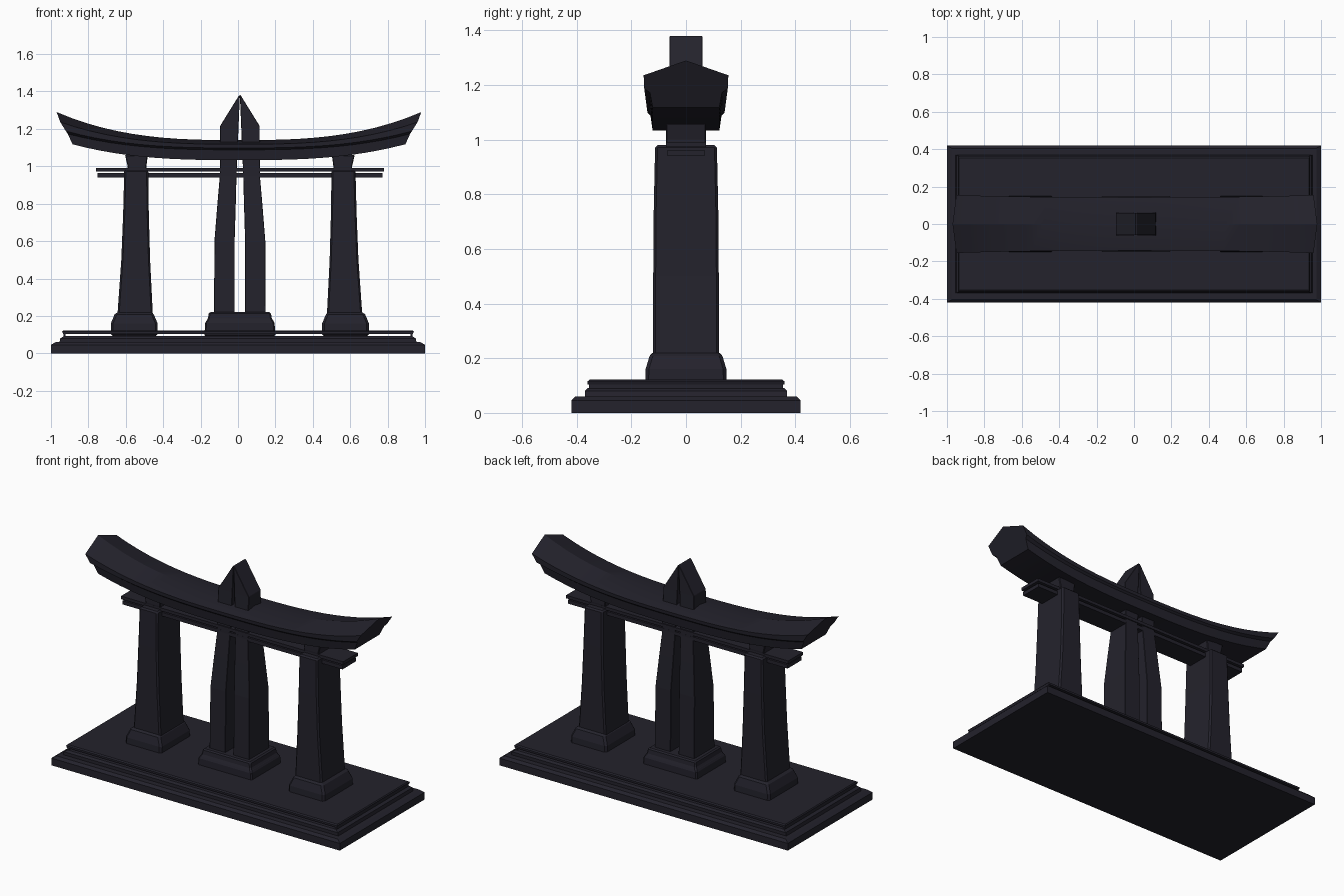
import bpy, bmesh

cube = bpy.data.objects.get("Cube")
if cube:
    bpy.data.objects.remove(cube, do_unlink=True)

stone = bpy.data.materials.new("dark_stone")
stone.use_nodes = True
colour = (0.017, 0.016, 0.025, 1)
stone.diffuse_color = colour
stone.node_tree.nodes["Principled BSDF"].inputs["Base Color"].default_value = colour

CENTRE = 0.01


def loft(name, rings, bevel=0.0):
    """Skin a closed solid through rings of points."""
    bm = bmesh.new()
    loops = [[bm.verts.new(p) for p in ring] for ring in rings]
    for a, b in zip(loops, loops[1:]):
        for i in range(len(a)):
            j = (i + 1) % len(a)
            bm.faces.new((a[i], a[j], b[j], b[i]))
    bm.faces.new(loops[0][::-1])
    bm.faces.new(loops[-1])
    bmesh.ops.recalc_face_normals(bm, faces=bm.faces)
    mesh = bpy.data.meshes.new(name)
    bm.to_mesh(mesh)
    bm.free()
    mesh.materials.append(stone)
    obj = bpy.data.objects.new(name, mesh)
    bpy.context.collection.objects.link(obj)
    if bevel:
        mod = obj.modifiers.new("worn_edges", "BEVEL")
        mod.width = bevel
        mod.segments = 1
    return obj


def stack(name, levels, bevel=0.0):
    """Rectangular solid from levels of (z, x min, x max, half depth)."""
    return loft(name, [[(x0, -y, z), (x1, -y, z), (x1, y, z), (x0, y, z)]
                       for z, x0, x1, y in levels], bevel)


def centred(name, levels, x=0.0, bevel=0.0):
    return stack(name, [(z, x - w, x + w, y) for z, w, y in levels], bevel)


# Stepped plinth, with a fine open joint below the top slab
centred("plinth_step", [(0, 1.0, 0.42), (0.045, 1.0, 0.42), (0.06, 0.975, 0.405)])
centred("plinth_riser", [(0.058, 0.955, 0.37), (0.08, 0.95, 0.37), (0.092, 0.93, 0.36)])
centred("plinth_top", [(0.104, 0.935, 0.36), (0.116, 0.94, 0.36), (0.122, 0.935, 0.352)])
for side in (-1, 1):
    centred("plinth_joint_end", [(0.09, 0.006, 0.355), (0.106, 0.006, 0.355)], side * 0.928)

# Side pillars with footings and caps
for side, label in ((1, "left"), (-1, "right")):
    def flank(name, levels, bevel):
        rows = []
        for z, inner, outer, y in levels:
            x0, x1 = sorted((CENTRE + side * inner, CENTRE + side * outer))
            rows.append((z, x0, x1, y))
        stack(label + name, rows, bevel)

    flank("_footing", [(0.09, 0.44, 0.69, 0.15), (0.16, 0.44, 0.69, 0.148),
                       (0.22, 0.465, 0.665, 0.13)], 0.012)
    flank("_pillar", [(0.2, 0.465, 0.655, 0.12), (0.5, 0.48, 0.634, 0.12),
                      (0.75, 0.487, 0.624, 0.118), (0.98, 0.49, 0.618, 0.113)], 0.009)
    flank("_cap", [(0.97, 0.5, 0.6, 0.07), (1.0, 0.5, 0.6, 0.074),
                   (1.06, 0.492, 0.614, 0.074)], 0.004)

# Paired tie planks
centred("lower_tie_plank", [(0.94, 0.762, 0.068), (0.963, 0.762, 0.068)], CENTRE)
centred("upper_tie_plank", [(0.973, 0.77, 0.073), (0.992, 0.77, 0.073)], CENTRE)

# Split central pillar: two leaning slabs that meet in a point
centred("central_footing", [(0.09, 0.19, 0.148), (0.17, 0.185, 0.146),
                            (0.18, 0.172, 0.135), (0.22, 0.165, 0.13)], CENTRE, 0.008)
for side, label in ((1, "left"), (-1, "right")):
    levels = [(0.2, 0.028, 0.138, 0.1), (0.6, 0.028, 0.136, 0.095),
              (0.8, 0.022, 0.12, 0.08), (0.95, 0.018, 0.107, 0.068),
              (1.215, 0.007, 0.106, 0.06), (1.38, 0.0, 0.004, 0.06)]
    stack(label + "_central_slab",
          [(z, *sorted((CENTRE + side * a, CENTRE + side * b)), y)
           for z, a, b, y in levels], 0.003)

# Curved lintel: columns are end x, half depth, depth flare, middle z, end rise
PROFILE = [
    (0.975, 0.0, 0.0, 1.14, 0.15),
    (0.955, 0.143, 0.012, 1.118, 0.118),
    (0.925, 0.141, 0.012, 1.098, 0.09),
    (0.915, 0.13, 0.002, 1.088, 0.085),
    (0.89, 0.122, 0.0, 1.033, 0.085),
]
STEPS = 24
rings = []
for k in range(STEPS + 1):
    t = 2 * k / STEPS - 1
    rise = abs(t) ** 2.8
    half = [(CENTRE * 0.5 + x * t, y + flare * rise, z + up * rise)
            for x, y, flare, z, up in PROFILE]
    rings.append(half + [(x, -y, z) for x, y, z in half[:0:-1]])
lintel = loft("curved_lintel", rings)
bpy.ops.object.select_all(action="DESELECT")
bpy.context.view_layer.objects.active = lintel
lintel.select_set(True)
bpy.ops.object.shade_smooth_by_angle(angle=0.35)
